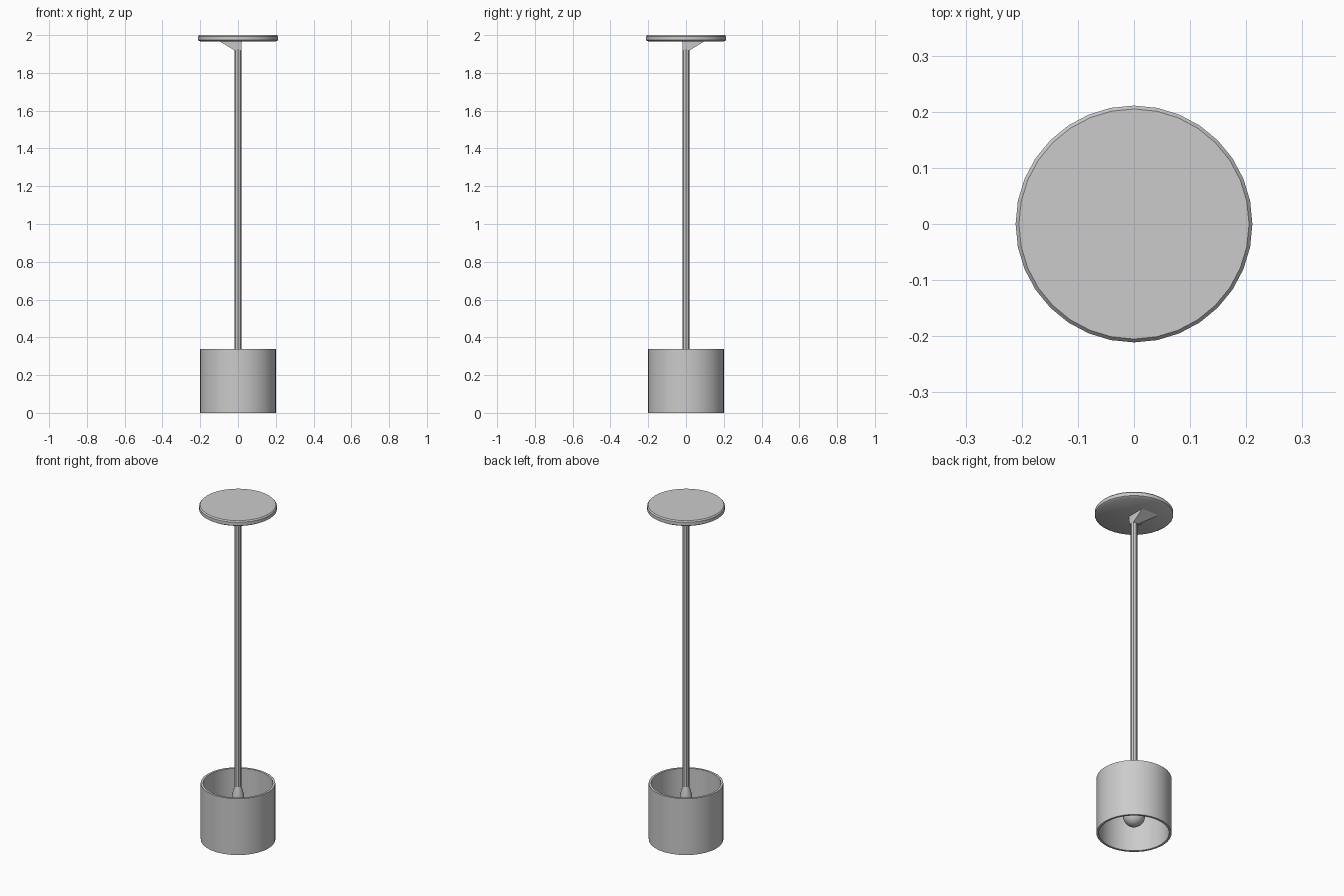
import bpy, bmesh, math

if "Cube" in bpy.data.objects:
    bpy.data.objects.remove(bpy.data.objects["Cube"])

def mesh_object(name, bm, smooth=True):
    bmesh.ops.recalc_face_normals(bm, faces=bm.faces)
    mesh = bpy.data.meshes.new(name)
    bm.to_mesh(mesh)
    bm.free()
    ob = bpy.data.objects.new(name, mesh)
    bpy.context.collection.objects.link(ob)
    if smooth:
        bpy.ops.object.select_all(action='DESELECT')
        ob.select_set(True)
        bpy.context.view_layer.objects.active = ob
        bpy.ops.object.shade_smooth_by_angle(angle=math.radians(35))
    return ob

def lathe(name, profile, sides, closed=False, smooth=True):
    """Revolve (radius, z) points around the z axis."""
    bm = bmesh.new()
    vs = [bm.verts.new((r, 0, z)) for r, z in profile]
    pairs = list(zip(vs, vs[1:] + vs[:1])) if closed else list(zip(vs, vs[1:]))
    edges = [bm.edges.new(p) for p in pairs]
    bmesh.ops.spin(bm, geom=vs + edges, axis=(0, 0, 1), cent=(0, 0, 0),
                   angle=math.tau, steps=sides, use_duplicate=False)
    bmesh.ops.remove_doubles(bm, verts=bm.verts, dist=1e-5)
    return mesh_object(name, bm, smooth)

# Ceiling plate
lathe("ceiling_plate", [(0, 1.965), (0.198, 1.965), (0.211, 1.973),
                        (0.211, 1.993), (0.205, 2.0), (0, 2.0)], 32)

# Flared bracket under the plate, stretched toward the back left
bm = bmesh.new()
def ring(x0, x1, y0, y1, z):
    return [bm.verts.new(p) for p in ((x0, y0, z), (x1, y0, z), (x1, y1, z), (x0, y1, z))]
low = ring(-0.017, 0.017, -0.017, 0.017, 1.918)
high = ring(-0.095, 0.02, -0.02, 0.095, 1.966)
for i in range(4):
    j = (i + 1) % 4
    bm.faces.new((low[i], low[j], high[j], high[i]))
bm.faces.new(low)
bm.faces.new(high)
mesh_object("plate_bracket", bm, smooth=False)

# Hanging rod
lathe("hanging_rod", [(0, 0.29), (0.018, 0.29), (0.018, 1.966), (0, 1.966)], 8, smooth=False)

# Lamp socket
lathe("lamp_socket", [(0, 0.20), (0.032, 0.20), (0.032, 0.27), (0.018, 0.32), (0, 0.32)], 16)

# Light bulb: neck running into a round globe
c, r = 0.105, 0.06
globe = [(r * math.sin(math.radians(a)), c - r * math.cos(math.radians(a)))
         for a in range(0, 136, 15)]
lathe("light_bulb", globe + [(0.03, 0.175), (0.027, 0.205), (0, 0.205)], 16)

# Open drum shade with a thin wall
lathe("drum_shade", [(0.189, 0), (0.202, 0), (0.202, 0.337), (0.189, 0.337)], 32, closed=True)
